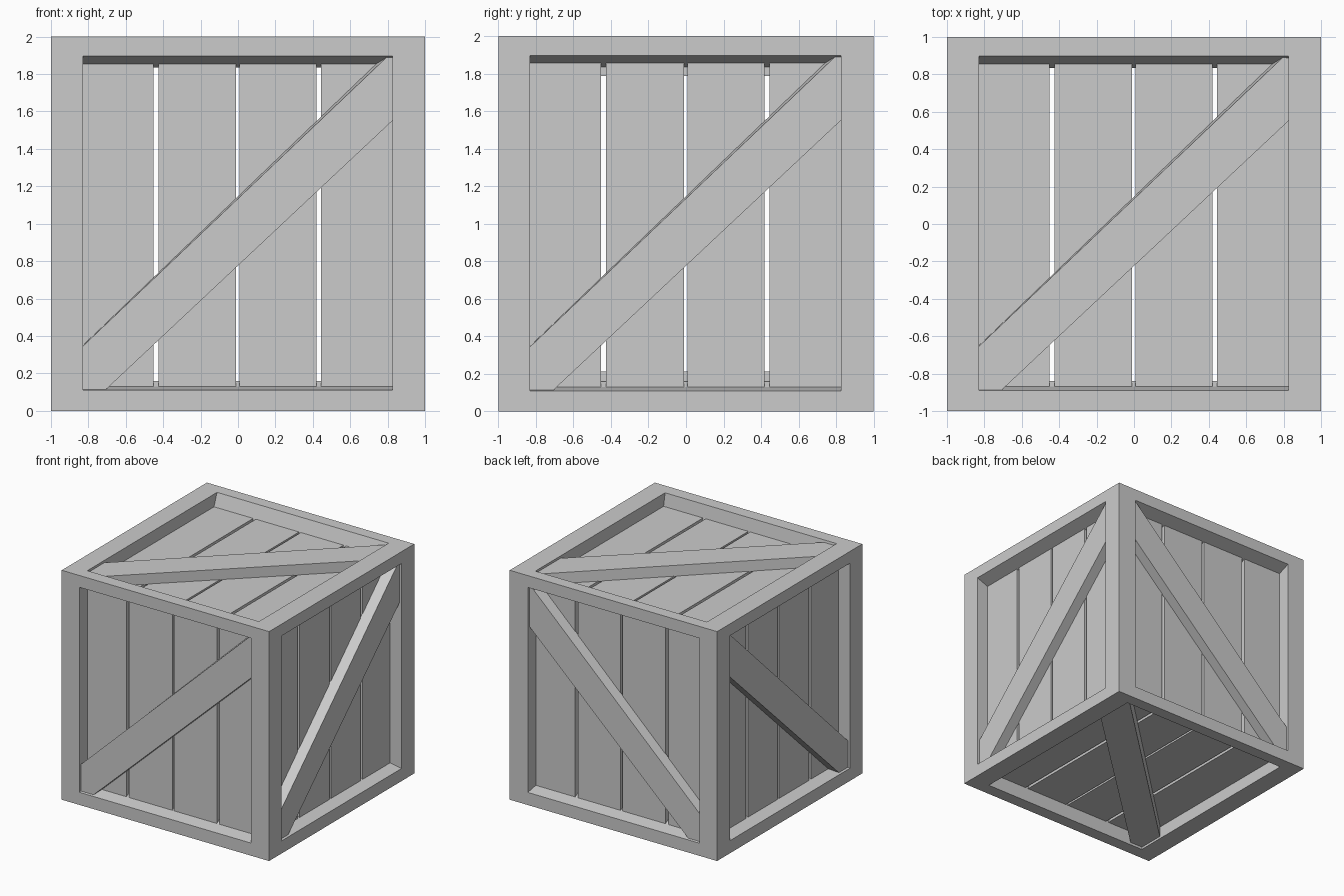
import bpy, bmesh
from mathutils import Vector

if "Cube" in bpy.data.objects:
    bpy.data.objects.remove(bpy.data.objects["Cube"])

# Panel space: u across, v along the planks, w depth inward from the outer face
SIDES = {
    "front":  lambda u, v, w: (u, -1 + w, 1 + v),
    "back":   lambda u, v, w: (u, 1 - w, 1 + v),
    "right":  lambda u, v, w: (1 - w, u, 1 + v),
    "left":   lambda u, v, w: (-1 + w, u, 1 + v),
    "top":    lambda u, v, w: (u, v, 2 - w),
    "bottom": lambda u, v, w: (u, v, w),
}


def rect(u0, u1, v0, v1):
    return [(u0, v0), (u1, v0), (u1, v1), (u0, v1)]


def loft(name, place, sections, closed=False):
    """Skin matching (outline, depth) sections; cap the ends or close into a ring."""
    bm = bmesh.new()
    loops = [[bm.verts.new(Vector(place(u, v, w))) for u, v in pts] for pts, w in sections]
    pairs = list(zip(loops, loops[1:]))
    if closed:
        pairs.append((loops[-1], loops[0]))
    else:
        bm.faces.new(loops[0])
        bm.faces.new(loops[-1])
    n = len(loops[0])
    for a, b in pairs:
        for i in range(n):
            j = (i + 1) % n
            bm.faces.new((a[i], a[j], b[j], b[i]))
    bmesh.ops.recalc_face_normals(bm, faces=bm.faces)
    mesh = bpy.data.meshes.new(name)
    bm.to_mesh(mesh)
    bm.free()
    bpy.context.collection.objects.link(bpy.data.objects.new(name, mesh))


PLANKS = [(-0.83, -0.452), (-0.426, -0.01), (0.008, 0.419), (0.445, 0.83)]
BRACE_TAIL = [(-0.83, -0.89), (-0.71, -0.89), (0.825, 0.55), (0.825, 0.888)]

for side, place in SIDES.items():
    # mitred frame with slanted rails
    loft(side + "_frame", place, [
        (rect(-1, 1, -1, 1), 0),
        (rect(-0.83, 0.825, -0.89, 0.897), 0),
        (rect(-0.83, 0.825, -0.87, 0.855), 0.11),
        (rect(-0.83, 0.825, -0.84, 0.835), 0.16),
        (rect(-0.84, 0.84, -0.84, 0.84), 0.16),
    ], closed=True)
    # four planks with see-through gaps
    for k, (u0, u1) in enumerate(PLANKS):
        outline = rect(u0, u1, -0.875, 0.87)
        loft(f"{side}_plank_{k + 1}", place, [(outline, 0.11), (outline, 0.213)])
    # diagonal brace
    loft(side + "_brace", place, [
        (BRACE_TAIL + [(0.795, 0.89), (-0.83, -0.655)], 0.02),
        (BRACE_TAIL + [(0.775, 0.89), (-0.83, -0.65)], 0.115),
    ])
